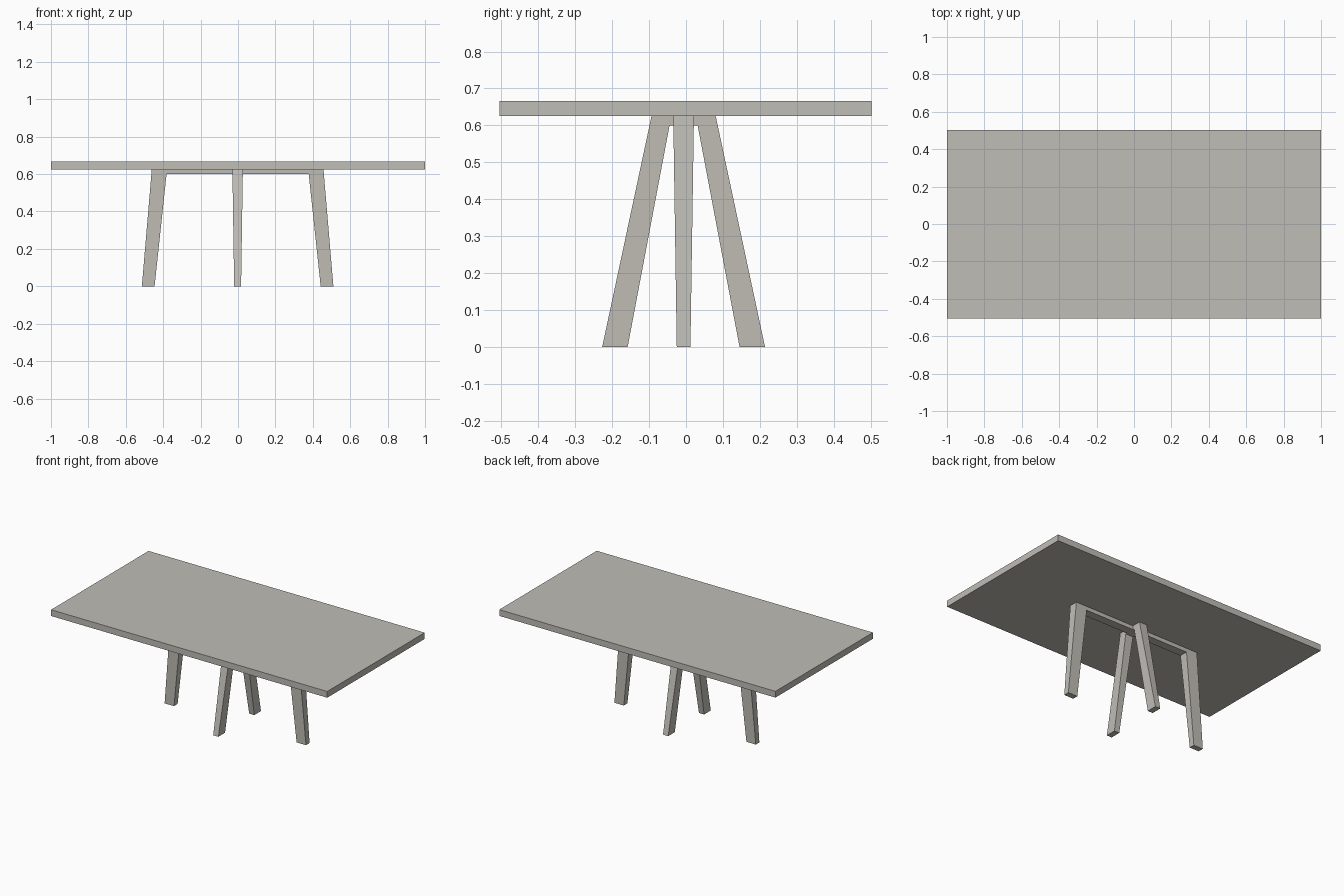
import bpy, bmesh
from mathutils import Matrix, Vector

if "Cube" in bpy.data.objects:
    bpy.data.objects.remove(bpy.data.objects["Cube"])

mat = bpy.data.materials.new("warm_grey")
mat.diffuse_color = (0.53, 0.51, 0.47, 1)
mat.use_nodes = True
mat.node_tree.nodes["Principled BSDF"].inputs["Base Color"].default_value = mat.diffuse_color

TOP_Z, BAR_Z = 0.625, 0.60
CENTRE = Vector((-0.002, -0.0065, 0))


def finish(name, bm):
    bmesh.ops.recalc_face_normals(bm, faces=bm.faces)
    me = bpy.data.meshes.new(name)
    bm.to_mesh(me)
    bm.free()
    me.materials.append(mat)
    ob = bpy.data.objects.new(name, me)
    bpy.context.collection.objects.link(ob)
    return ob


# table top slab
bm = bmesh.new()
bmesh.ops.create_cube(bm, size=1, matrix=Matrix.Translation((0, -0.001, 0.6455))
                      @ Matrix.Diagonal((2, 1.008, 0.041, 1)))
finish("table_top", bm)


# splayed U-shaped leg frame, thinner towards the floor
def leg_frame(name, foot_out, foot_in, inner_top, outer_top, along_y):
    half = [(foot_out, 0), (foot_in, 0), (inner_top, BAR_Z)]
    prof = half + [(-u, z) for u, z in reversed(half)]
    prof += [(-outer_top, TOP_Z), (outer_top, TOP_Z)]
    bm = bmesh.new()
    sides = []
    for s in (-1, 1):
        ring = []
        for u, z in prof:
            t = s * (0.0185 + 0.0095 * z / TOP_Z)
            co = Vector((t, u, z)) if along_y else Vector((u, t, z))
            ring.append(bm.verts.new(co + CENTRE))
        bm.faces.new(ring)
        sides.append(ring)
    a, b = sides
    n = len(a)
    for i in range(n):
        j = (i + 1) % n
        bm.faces.new((a[i], a[j], b[j], b[i]))
    finish(name, bm)


leg_frame("long_leg_frame", 0.512, 0.444, 0.380, 0.459, False)
leg_frame("short_leg_frame", 0.2205, 0.1515, 0.038, 0.087, True)
